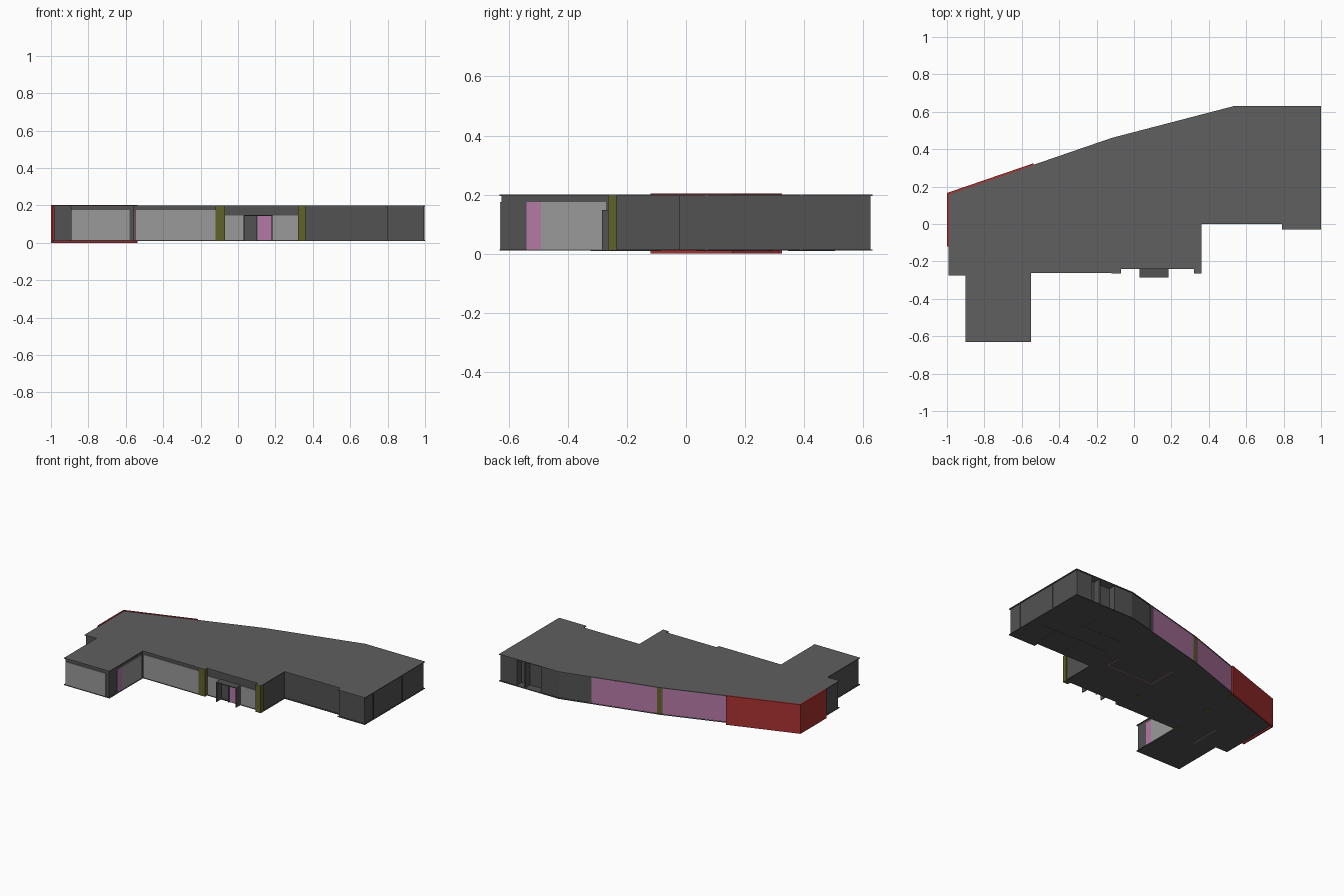
import bpy, bmesh
from mathutils import Vector

cube = bpy.data.objects.get("Cube")
if cube:
    bpy.data.objects.remove(cube, do_unlink=True)


def material(name, r, g, b):
    m = bpy.data.materials.new(name)
    m.use_nodes = True
    m.diffuse_color = (r, g, b, 1)
    m.node_tree.nodes["Principled BSDF"].inputs["Base Color"].default_value = (r, g, b, 1)
    return m


ROOF = material("roof grey", 0.115, 0.115, 0.115)
DARK = material("dark wall grey", 0.085, 0.085, 0.085)
LIGHT = material("light grey", 0.32, 0.32, 0.32)
PINK = material("mauve pink", 0.46, 0.19, 0.38)
RED = material("red", 0.40, 0.03, 0.03)
OLIVE = material("olive", 0.12, 0.12, 0.025)


def prism(name, points, z0, z1, mat):
    """Extrude a plan outline from z0 to z1."""
    bm = bmesh.new()
    base = bm.faces.new([bm.verts.new((x, y, z0)) for x, y in points])
    ext = bmesh.ops.extrude_face_region(bm, geom=[base])
    tops = [v for v in ext["geom"] if isinstance(v, bmesh.types.BMVert)]
    bmesh.ops.translate(bm, vec=(0, 0, z1 - z0), verts=tops)
    bmesh.ops.recalc_face_normals(bm, faces=bm.faces)
    mesh = bpy.data.meshes.new(name)
    bm.to_mesh(mesh)
    bm.free()
    mesh.materials.append(mat)
    obj = bpy.data.objects.new(name, mesh)
    bpy.context.collection.objects.link(obj)
    return obj


def box(name, x0, x1, y0, y1, z0, z1, mat):
    return prism(name, [(x0, y0), (x1, y0), (x1, y1), (x0, y1)], z0, z1, mat)


def inset(points, d):
    """Move every edge of a counter-clockwise outline inwards by d."""
    pts = [Vector(p) for p in points]
    out = []
    for i, p in enumerate(pts):
        a = (p - pts[i - 1]).normalized()
        b = (pts[(i + 1) % len(pts)] - p).normalized()
        na, nb = Vector((-a.y, a.x)), Vector((-b.y, b.x))
        out.append(p + (na + nb) * d / (1 + na.dot(nb)))
    return out


def panel(name, p, q, z0, z1, mat):
    """Thin plate just inside the outline edge p-q, interior on the left."""
    p, q = Vector(p), Vector(q)
    d = (q - p).normalized()
    n = Vector((-d.y, d.x))
    prism(name, [p + n * .002, q + n * .002, q + n * .009, p + n * .009], z0, z1, mat)


def back_y(x):
    """Depth of the slanted back edge at x."""
    return .46 + (x + .12) * (.344 if x < -.12 else .261)


# Plan outline, counter-clockwise, split so that the back wall can have a recess
BOTTOM, TOP = .01, .2
front = [(-.992, -.275), (-.9, -.275), (-.9, -.632), (-.55, -.632), (-.55, -.262),
         (-.07, -.262), (-.07, -.24), (.32, -.24), (.32, -.262), (.36, -.262),
         (.36, 0), (.79, 0), (.79, -.03), (1, -.03), (1, .632)]
recess = [(.86, .632), (.86, .58), (.69, .58), (.69, .632)]
back = [(.54, .632), (-.12, .46), (-.992, .16)]

# Slabs and wall body
prism("floor_slab", front + back, BOTTOM, BOTTOM + .005, DARK)
prism("roof_slab", front + back, TOP - .005, TOP, ROOF)
prism("wall_body", inset(front + recess + back, .007), BOTTOM + .003, TOP - .003, DARK)

# Light front walls below the dark parapet band
panel("wing_front_wall", (-.89, -.632), (-.58, -.632), .015, .175, LIGHT)
panel("wing_side_wall", (-.55, -.49), (-.55, -.27), .015, .175, LIGHT)
panel("wing_side_door", (-.55, -.54), (-.55, -.49), .015, .175, PINK)
panel("long_front_wall", (-.545, -.262), (-.12, -.262), .015, .175, LIGHT)
panel("entrance_wall_right", (-.07, -.24), (.03, -.24), .015, .145, LIGHT)
panel("entrance_wall_left", (.18, -.24), (.32, -.24), .015, .145, LIGHT)

# Entrance porch with its door
box("porch_post_right", .03, .036, -.285, -.235, BOTTOM, .148, DARK)
box("porch_post_left", .179, .185, -.285, -.235, BOTTOM, .148, DARK)
box("porch_middle_post", .098, .104, -.25, -.235, BOTTOM, .145, DARK)
box("porch_roof", .03, .185, -.285, -.235, .143, .148, DARK)
box("entrance_door", .104, .179, -.243, -.236, .015, .143, PINK)

# Pink back walls along the slanted edge
for name, x0, x1 in (("back_wall_left", .325, -.1), ("back_wall_right", -.135, -.54)):
    panel(name, (x0, back_y(x0)), (x1, back_y(x1)), .016, .194, PINK)
panel("back_post", (.35, back_y(.35)), (.33, back_y(.33)), .015, .195, DARK)
panel("back_column", (-.1, back_y(-.1) - .004), (-.135, back_y(-.135) - .001), .015, .195, OLIVE)

# Narrow posts on the left side wall and in the back recess
for y in (.07, .39):
    panel("side_post", (1, y - .005), (1, y + .005), .015, .195, DARK)
box("recess_post", .80, .81, .575, .625, .015, .195, DARK)

# Red folded wall around the back right corner
prism("red_corner_wall", [(-.536, .325), (-1, .166), (-1, -.12), (-.99, -.12),
                          (-.99, .158), (-.536, .314)], 0, .203, RED)

# Olive front columns
box("front_column_right", -.12, -.07, -.264, -.235, BOTTOM, .199, OLIVE)
box("front_column_left", .32, .36, -.264, -.235, BOTTOM, .199, OLIVE)

# Column feet and partition bases showing under the floor
for x, y in ((-.56, .05), (-.56, -.24), (-.56, .28), (-.11, -.1)):
    box("column_foot", x - .015, x + .015, y - .015, y + .015, .0085, .012, OLIVE)


def partition(x0, y0, x1, y1, mat):
    t = .004
    box("partition_base", x0 - t, x1 + t, y0 - t, y1 + t, .0085, .012, mat)


partition(-.08, .08, -.08, .27, PINK)
partition(-.08, .08, .28, .08, PINK)
partition(.28, .08, .28, .18, PINK)
partition(-.76, -.32, -.76, -.1, LIGHT)
for x0, y0, x1, y1 in ((.4, .2, .9, .2), (.4, .35, .75, .35), (.6, .05, .6, .2),
                       (.8, .05, .8, .2), (.7, .35, .7, .5)):
    partition(x0, y0, x1, y1, ROOF)
